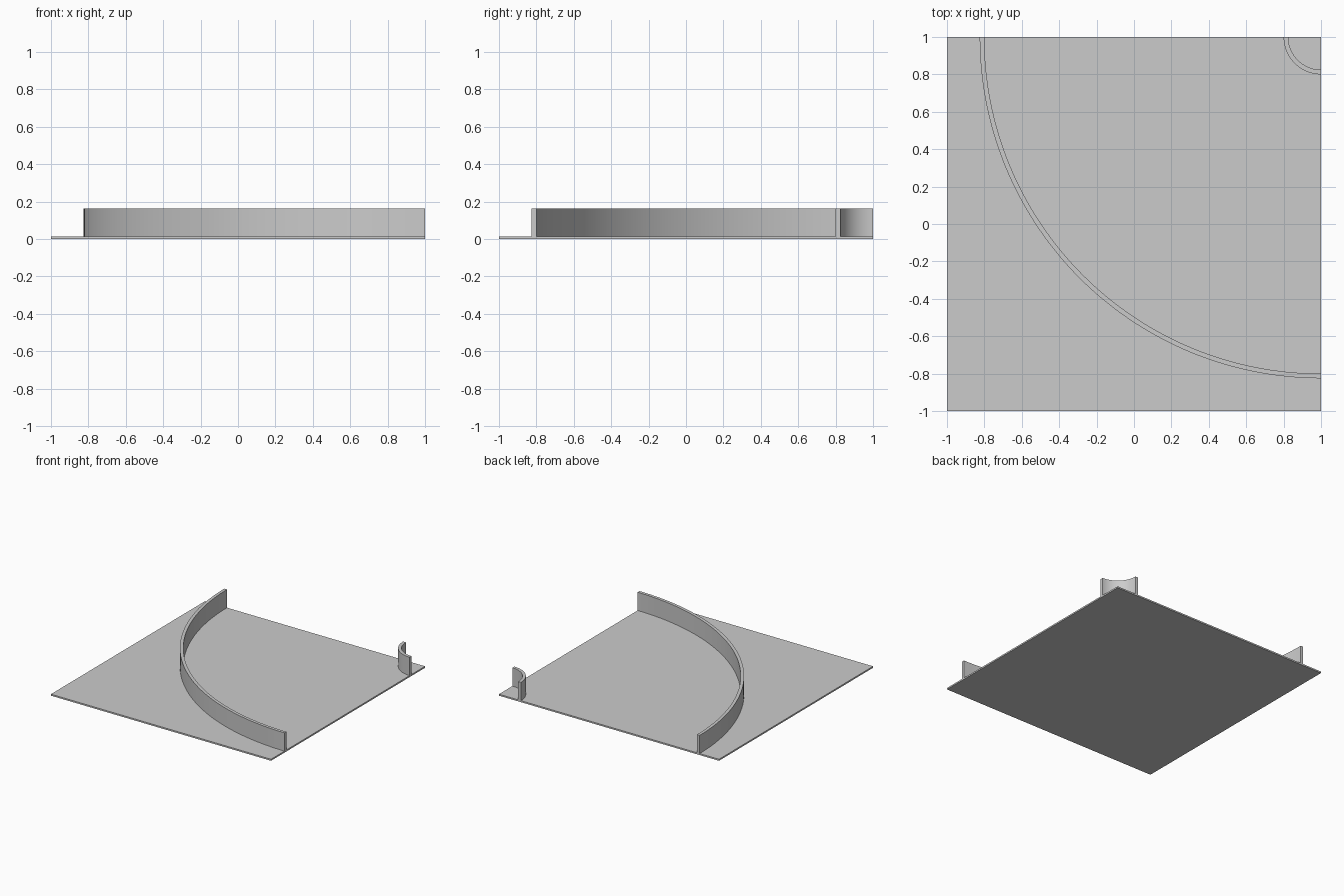
import bpy, bmesh, math

if "Cube" in bpy.data.objects:
    bpy.data.objects.remove(bpy.data.objects["Cube"])

PLATE = 0.0125   # floor thickness
TOP = 0.1625     # top of the walls


def finish(name, bm, smooth=False):
    bmesh.ops.recalc_face_normals(bm, faces=bm.faces)
    mesh = bpy.data.meshes.new(name)
    bm.to_mesh(mesh)
    bm.free()
    obj = bpy.data.objects.new(name, mesh)
    bpy.context.collection.objects.link(obj)
    if smooth:
        bpy.ops.object.select_all(action='DESELECT')
        obj.select_set(True)
        bpy.context.view_layer.objects.active = obj
        bpy.ops.object.shade_smooth_by_angle(angle=math.radians(30))
    return obj


def curved_wall(name, r_in, r_out, steps):
    """Quarter-circle wall centred on the back right corner of the floor."""
    bm = bmesh.new()
    rings = []
    for i in range(steps + 1):
        a = math.pi + math.pi / 2 * i / steps
        rings.append([bm.verts.new((1 + r * math.cos(a), 1 + r * math.sin(a), z))
                      for r, z in ((r_in, PLATE), (r_out, PLATE), (r_out, TOP), (r_in, TOP))])
    for a, b in zip(rings, rings[1:]):
        for k in range(4):
            n = (k + 1) % 4
            bm.faces.new((a[k], a[n], b[n], b[k]))
    bm.faces.new(rings[0])
    bm.faces.new(rings[-1])
    return finish(name, bm, smooth=True)


# Square floor
bm = bmesh.new()
bmesh.ops.create_cube(bm, size=1)
bmesh.ops.scale(bm, vec=(2, 2, PLATE), verts=bm.verts)
bmesh.ops.translate(bm, vec=(0, 0, PLATE / 2), verts=bm.verts)
finish("floor", bm)

# Outer and inner walls of the curved corridor
curved_wall("outer_wall", 1.8, 1.825, 64)
curved_wall("inner_wall", 0.175, 0.2, 32)
